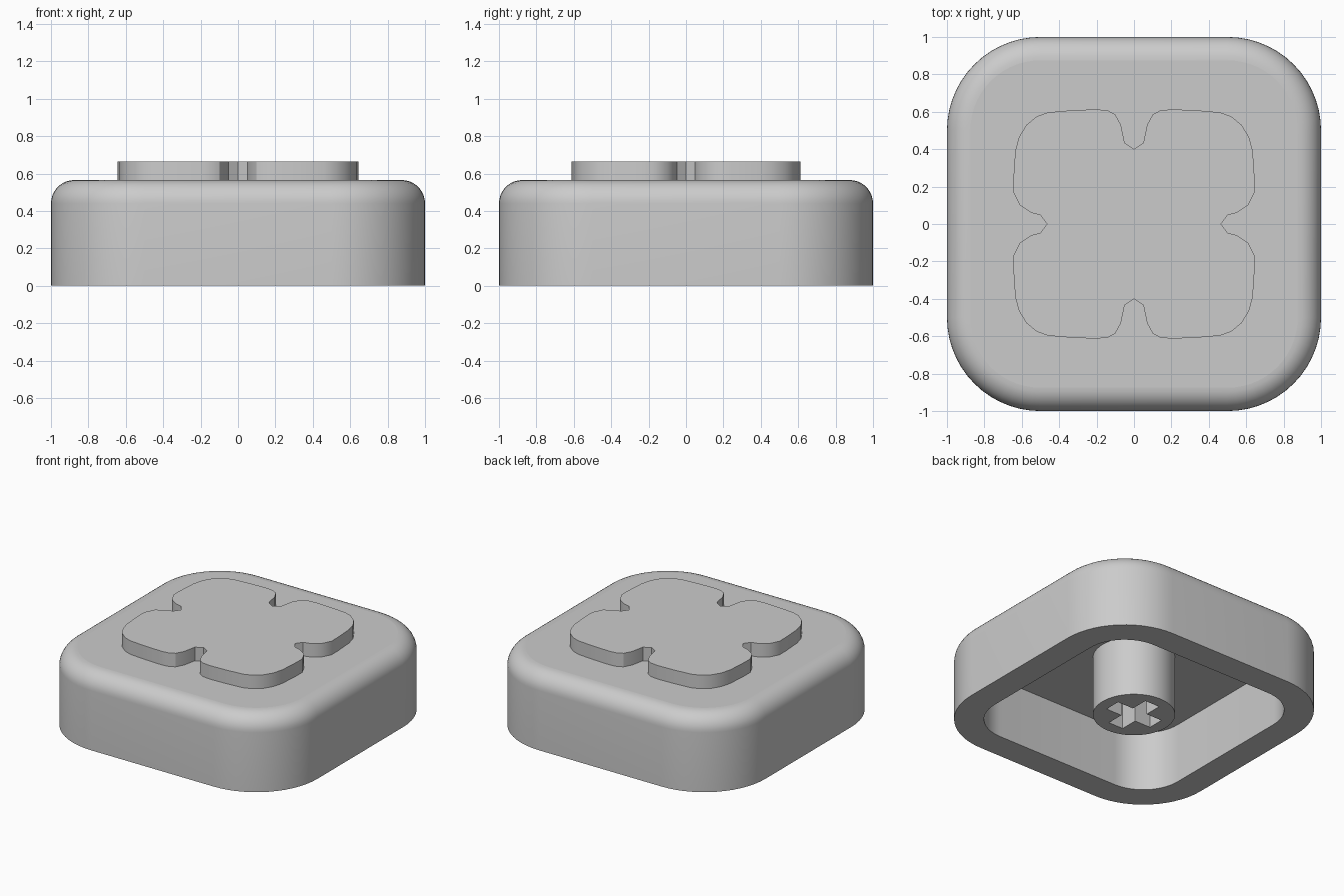
import bpy
import bmesh
from math import sin, cos, pi, radians

cube = bpy.data.objects.get("Cube")
if cube:
    bpy.data.objects.remove(cube, do_unlink=True)

grey = bpy.data.materials.new("light_grey")
grey.use_nodes = True
grey.diffuse_color = (0.6, 0.6, 0.6, 1)
grey.node_tree.nodes["Principled BSDF"].inputs["Base Color"].default_value = (0.6, 0.6, 0.6, 1)


def rounded_square(half, radius, steps=14):
    """Outline of a square with round corners, anticlockwise."""
    points = []
    for quarter, (sx, sy) in enumerate([(1, 1), (-1, 1), (-1, -1), (1, -1)]):
        for i in range(steps + 1):
            a = (quarter + i / steps) * pi / 2
            points.append((sx * (half - radius) + radius * cos(a),
                           sy * (half - radius) + radius * sin(a)))
    return points


def loft(name, rings):
    """Join (outline, height) rings with quads and cap both ends."""
    bm = bmesh.new()
    loops = [[bm.verts.new((x, y, z)) for x, y in outline] for outline, z in rings]
    for low, high in zip(loops, loops[1:]):
        for i in range(len(low)):
            j = (i + 1) % len(low)
            bm.faces.new((low[i], low[j], high[j], high[i]))
    bm.faces.new(loops[0][::-1])
    bm.faces.new(loops[-1])
    bmesh.ops.recalc_face_normals(bm, faces=bm.faces)
    mesh = bpy.data.meshes.new(name)
    bm.to_mesh(mesh)
    bm.free()
    mesh.materials.append(grey)
    obj = bpy.data.objects.new(name, mesh)
    bpy.context.collection.objects.link(obj)
    return obj


def select(obj):
    bpy.ops.object.select_all(action='DESELECT')
    obj.select_set(True)
    bpy.context.view_layer.objects.active = obj


def smooth(obj):
    """Smooth the sides, keep the flat caps flat."""
    select(obj)
    bpy.ops.object.shade_smooth_by_angle(angle=radians(30))
    for face in obj.data.polygons:
        if abs(face.normal.z) > 0.999:
            face.use_smooth = False


# Hollow shell: ceiling, inner wall, rim, outer wall, rounded top edge
ceiling, top, fillet = 0.44, 0.565, 0.125
rings = [(rounded_square(0.8, 0.3), ceiling),
         (rounded_square(0.8, 0.3), 0),
         (rounded_square(1, 0.5), 0)]
for i in range(10):
    a = i / 9 * pi / 2
    inset = fillet * (1 - cos(a))
    rings.append((rounded_square(1 - inset, 0.5 - inset), top - fillet * (1 - sin(a))))
smooth(loft("shell", rings))

# Raised four-lobed plate: one lobe mirrored round the centre
lobe = [(0.465, 0), (0.5, 0.047), (0.55, 0.06), (0.61, 0.1), (0.645, 0.17),
        (0.645, 0.24), (0.635, 0.39), (0.615, 0.465), (0.575, 0.53), (0.52, 0.575),
        (0.46, 0.597), (0.33, 0.608), (0.2, 0.613), (0.14, 0.607), (0.1, 0.585),
        (0.07, 0.53), (0.05, 0.433), (0, 0.4)]
half = lobe + [(-x, y) for x, y in lobe[-2::-1]]
outline = half + [(x, -y) for x, y in half[-2:0:-1]]
smooth(loft("raised_plate", [(outline, top - 0.01), (outline, 0.665)]))

# Round stem under the ceiling with a cross-shaped socket
circle = [(0.275 * cos(i * pi / 32), 0.275 * sin(i * pi / 32)) for i in range(64)]
stem = loft("stem", [(circle, 0), (circle, ceiling + 0.02)])
arm, w = 0.19, 0.06
cross = []
for c, s in [(1, 0), (0, 1), (-1, 0), (0, -1)]:
    for x, y in [(arm, -w), (arm, w), (w, w)]:
        cross.append((c * x - s * y, s * x + c * y))
cutter = loft("socket_cutter", [(cross, -0.1), (cross, 0.38)])
cutter.hide_render = True
cut = stem.modifiers.new("socket", 'BOOLEAN')
cut.operation = 'DIFFERENCE'
cut.solver = 'EXACT'
cut.object = cutter
select(stem)
bpy.ops.object.modifier_apply(modifier=cut.name)
bpy.data.objects.remove(cutter, do_unlink=True)
smooth(stem)
